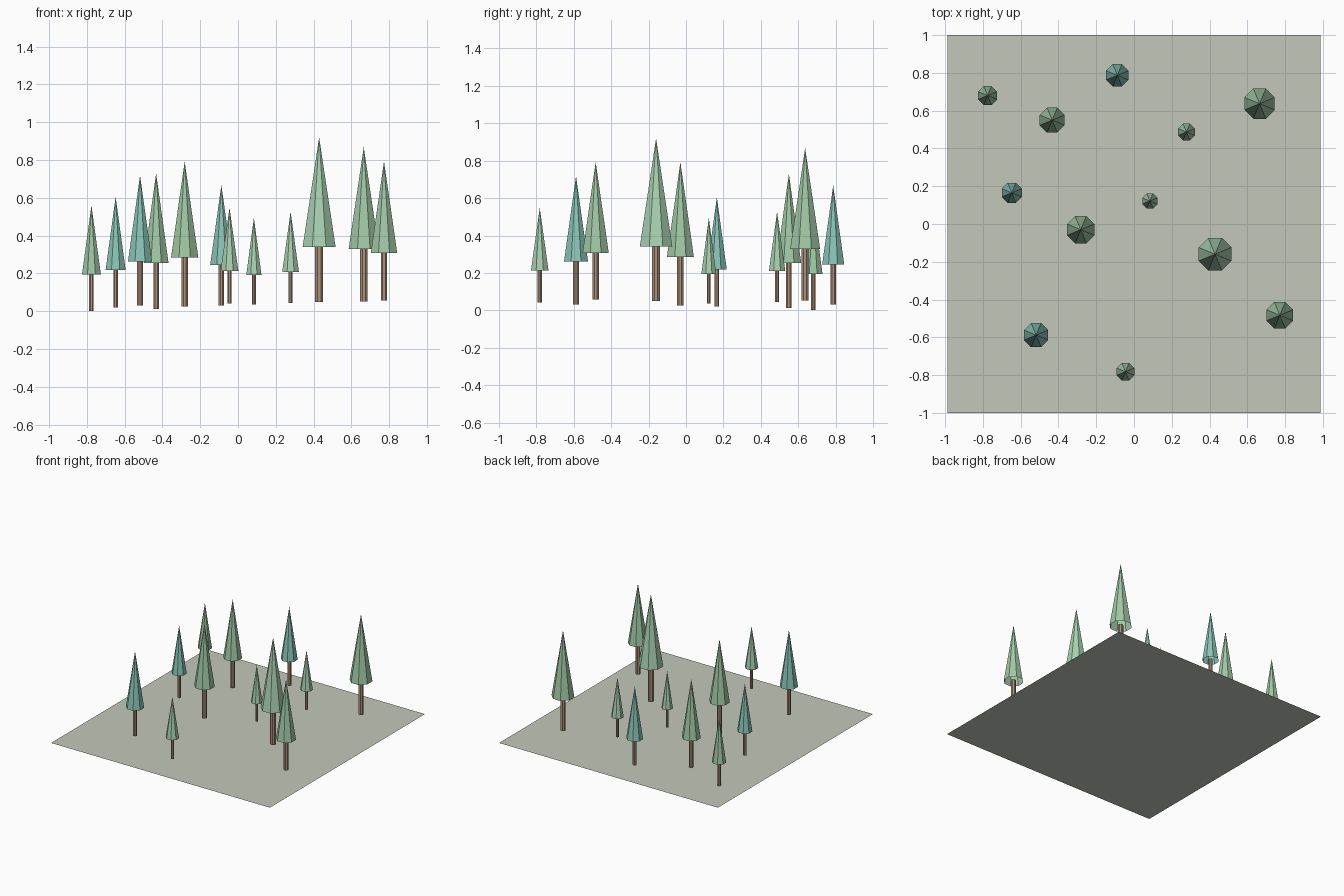
import bpy, bmesh
from math import pi
from mathutils import Matrix

if "Cube" in bpy.data.objects:
    bpy.data.objects.remove(bpy.data.objects["Cube"])


def material(name, rgb):
    m = bpy.data.materials.new(name)
    m.diffuse_color = (*rgb, 1)
    m.use_nodes = True
    m.node_tree.nodes["Principled BSDF"].inputs["Base Color"].default_value = m.diffuse_color
    return m


GROUND = material("moss", (0.55, 0.58, 0.49))
BARK = material("bark", (0.42, 0.29, 0.20))
LEAF = {"green": material("green_needles", (0.36, 0.58, 0.38)),
        "light": material("light_needles", (0.40, 0.64, 0.44)),
        "teal": material("teal_needles", (0.26, 0.56, 0.48))}


def add_object(name, bm, mat):
    mesh = bpy.data.meshes.new(name)
    bm.to_mesh(mesh)
    bm.free()
    mesh.materials.append(mat)
    ob = bpy.data.objects.new(name, mesh)
    bpy.context.collection.objects.link(ob)
    return ob


def octagon_cone(name, x, y, z0, z1, r0, r1, mat, capped):
    # Eight flat sides, with one flat facing the front; half widths given
    bm = bmesh.new()
    k = 1.082
    place = Matrix.Translation((x, y, (z0 + z1) / 2)) @ Matrix.Rotation(pi / 8, 4, 'Z')
    bmesh.ops.create_cone(bm, cap_ends=capped, segments=8, radius1=r0 * k,
                          radius2=r1 * k, depth=z1 - z0, matrix=place)
    bmesh.ops.remove_doubles(bm, verts=bm.verts, dist=1e-5)
    return add_object(name, bm, mat)


# Flat ground sheet
bm = bmesh.new()
bmesh.ops.create_grid(bm, x_segments=1, y_segments=1, size=1,
                      matrix=Matrix.Diagonal((0.988, 1, 1, 1)))
add_object("ground", bm, GROUND)

# Trees: x, y, trunk bottom, crown bottom, tip, crown radius, trunk radius, colour
TREES = [
    (-0.775, 0.68, 0.002, 0.195, 0.560, 0.050, 0.012, "green"),
    (-0.647, 0.165, 0.020, 0.218, 0.605, 0.053, 0.012, "teal"),
    (-0.518, -0.588, 0.030, 0.262, 0.718, 0.064, 0.015, "teal"),
    (-0.433, 0.55, 0.013, 0.254, 0.730, 0.066, 0.015, "green"),
    (-0.282, -0.03, 0.025, 0.285, 0.792, 0.072, 0.017, "green"),
    (-0.088, 0.787, 0.030, 0.245, 0.668, 0.059, 0.014, "teal"),
    (-0.045, -0.782, 0.042, 0.213, 0.548, 0.047, 0.011, "light"),
    (0.084, 0.122, 0.036, 0.193, 0.495, 0.040, 0.010, "light"),
    (0.278, 0.487, 0.045, 0.209, 0.527, 0.044, 0.010, "light"),
    (0.429, -0.16, 0.050, 0.341, 0.920, 0.087, 0.021, "light"),
    (0.665, 0.637, 0.053, 0.329, 0.868, 0.080, 0.019, "green"),
    (0.772, -0.483, 0.057, 0.307, 0.793, 0.070, 0.017, "green"),
]
for i, (x, y, zb, zc, zt, rc, rt, tone) in enumerate(TREES, 1):
    octagon_cone(f"trunk_{i}", x, y, zb, zc + 0.01, rt, rt, BARK, True)
    octagon_cone(f"crown_{i}", x, y, zc, zt, rc, 0, LEAF[tone], False)
